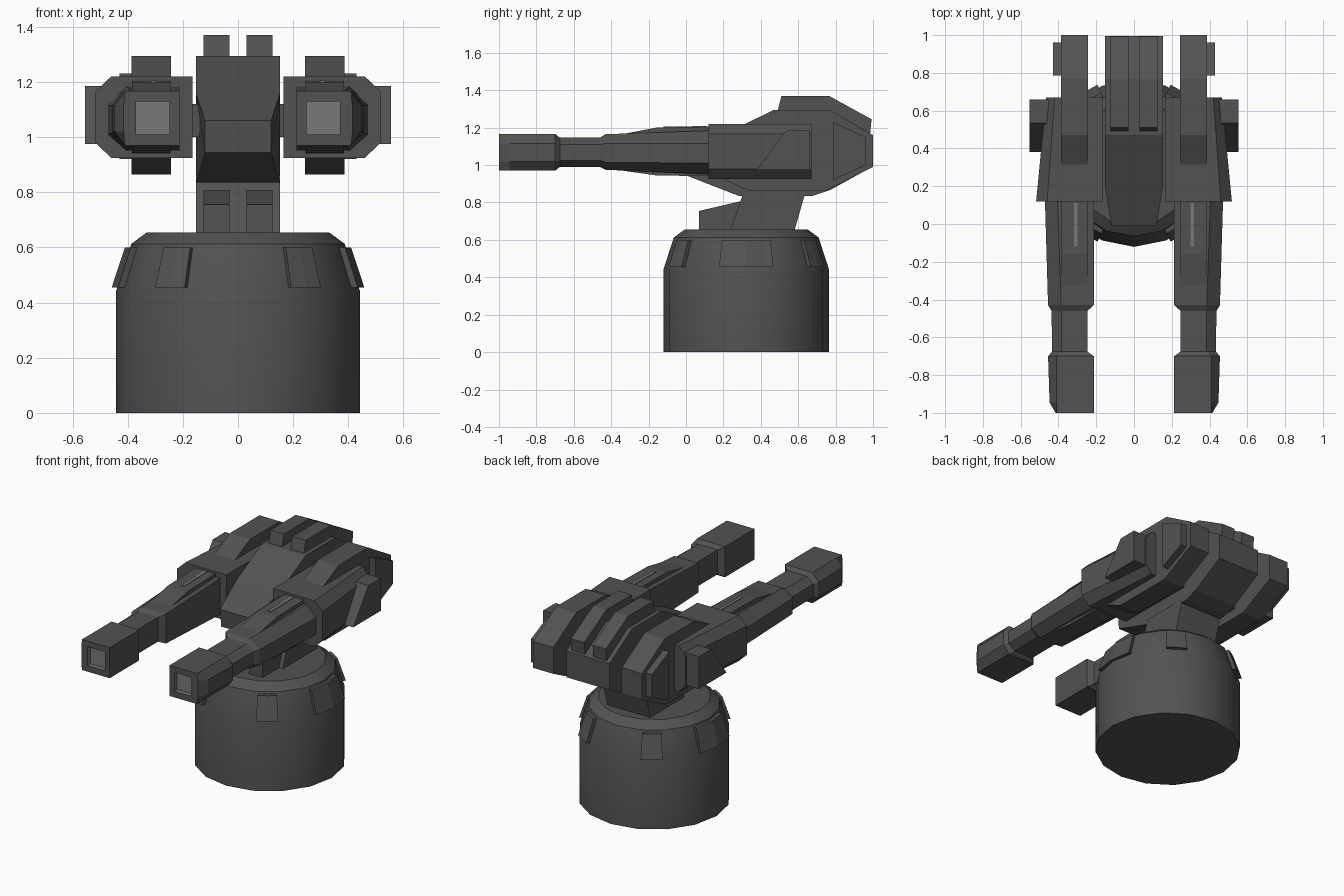
import bpy, bmesh
from math import sin, cos, pi, radians

if "Cube" in bpy.data.objects:
    bpy.data.objects.remove(bpy.data.objects["Cube"])


def material(name, v):
    m = bpy.data.materials.new(name)
    m.diffuse_color = (v, v, v, 1)
    m.use_nodes = True
    m.node_tree.nodes["Principled BSDF"].inputs["Base Color"].default_value = m.diffuse_color
    return m


DARK = material("dark_grey", 0.085)
LIGHT = material("light_grey", 0.19)


def loft(name, rings, mirror=False, mat=DARK):
    """Skin equal-length point rings and cap both ends."""
    bm = bmesh.new()
    vs = [[bm.verts.new(p) for p in r] for r in rings]
    n = len(vs[0])
    for a, b in zip(vs, vs[1:]):
        for i in range(n):
            j = (i + 1) % n
            bm.faces.new((a[i], a[j], b[j], b[i]))
    bm.faces.new(vs[0])
    bm.faces.new(vs[-1])
    bmesh.ops.recalc_face_normals(bm, faces=bm.faces)
    me = bpy.data.meshes.new(name)
    bm.to_mesh(me)
    bm.free()
    ob = bpy.data.objects.new(name, me)
    bpy.context.collection.objects.link(ob)
    me.materials.append(mat)
    if mirror:
        ob.modifiers.new("mirror", 'MIRROR').use_mirror_merge = False
    return ob


def prism(name, profile, x0, x1, mirror=True, mat=DARK):
    """Extrude a (y, z) side profile between two x positions."""
    return loft(name, [[(x, y, z) for y, z in profile] for x in (x0, x1)], mirror, mat)


def section(y, x_in, x_mid, x_out, zb, z1, z2, zt):
    """Block section with chamfered outer corners."""
    return [(x_in, y, zb), (x_mid, y, zb), (x_out, y, z1),
            (x_out, y, z2), (x_mid, y, zt), (x_in, y, zt)]


# Round pedestal
CY, SIDES = 0.322, 16
base = loft("pedestal", [[(r * cos(2 * pi * i / SIDES), CY + r * sin(2 * pi * i / SIDES), z)
                          for i in range(SIDES)]
                         for r, z in ((.443, 0), (.443, .44), (.387, .613), (.33, .655))])
bpy.context.view_layer.objects.active = base
base.select_set(True)
bpy.ops.object.shade_smooth_by_angle(angle=radians(28))

# Curved plates around the pedestal shoulder
for name, centre, half in (("side_plate", 0, 18.5), ("front_plate", -57, 8),
                           ("rear_plate", 57, 8)):
    rings = []
    for r_in, r_out, z in ((.40, .458, .455), (.35, .41, .6)):
        arc = [radians(centre + k * half) for k in (-1, 0, 1)]
        pts = [(r_out, a) for a in arc] + [(r_in, a) for a in reversed(arc)]
        rings.append([(r * cos(a), CY + r * sin(a), z) for r, a in pts])
    loft(name, rings, True)

# Leaning neck with two front braces
prism("neck", [(.235, .65), (.58, .65), (.64, .86), (.31, .86)], -.153, .153, False)
prism("neck_brace", [(.07, .65), (.07, .755), (.297, .808), (.33, .65)], .03, .125)

# Central head, narrowing to the nose: (y, z, half width)
head = [(-.01, 1.06, .12), (0, .945, .12), (.28, .836, .153), (.68, .836, .153),
        (.77, .866, .153), (.995, .99, .153), (.995, 1.16, .153), (.77, 1.295, .153),
        (.47, 1.295, .153), (.2, 1.16, .153)]
loft("head", [[(s * w, y, z) for y, z, w in head] for s in (-1, 1)])
prism("head_fin", [(.48, 1.25), (.51, 1.37), (.765, 1.37), (.992, 1.245),
                   (.98, 1.12), (.75, 1.2)], .03, .125)
prism("axle", [(.45, 1.0), (.6, 1.0), (.6, 1.12), (.45, 1.12)], -.2, .2, False)

# Gun pods on both sides
loft("gun_pod", [section(.12, .165, .46, .518, .925, .98, 1.165, 1.22),
                 section(.67, .165, .42, .465, .925, .98, 1.165, 1.22)], True)
prism("pod_spine", [(.305, 1.215), (.47, 1.295), (.77, 1.295), (1, 1.16), (1, .99),
                    (.75, .865), (.33, .865), (.19, .93)], .243, .387)
prism("pod_side_box", [(.38, .975), (.535, 1.185), (.66, 1.185), (.66, .975)], .43, .554)
prism("pod_rear_box", [(.785, 1.23), (.96, 1.15), (.96, 1.0), (.785, .92)], .37, .43)

# Barrels: sleeve, thin neck and muzzle in one skin
barrel = loft("gun_barrel", [
    section(-1, .213, .41, .415, .97, 1.02, 1.115, 1.167),
    section(-.945, .213, .41, .447, .97, 1.02, 1.115, 1.167),
    section(-.7, .213, .41, .455, .97, 1.02, 1.115, 1.167),
    section(-.675, .247, .385, .433, .99, 1.025, 1.11, 1.147),
    section(-.46, .247, .385, .437, .99, 1.025, 1.11, 1.147),
    section(-.43, .213, .385, .455, .975, 1.015, 1.115, 1.165),
    section(.14, .213, .405, .472, .95, 1.01, 1.115, 1.185)], True)
barrel.data.materials.append(LIGHT)

# Square bore sunk into each muzzle
cutter = prism("bore_cutter", [(-1.1, 1.01), (-.97, 1.01), (-.97, 1.13), (-1.1, 1.13)],
               .248, .37, False, LIGHT)
cutter.hide_render = True
cutter.hide_set(True)
cut = barrel.modifiers.new("bore", 'BOOLEAN')
cut.object, cut.operation, cut.solver = cutter, 'DIFFERENCE', 'EXACT'
barrel.modifiers.move(1, 0)
prism("bore_end", [(-.972, 1.01), (-.965, 1.01), (-.965, 1.13), (-.972, 1.13)],
      .248, .37, True, LIGHT)

# Raised rib along the barrel top and bottom, with a pale slot light
prism("barrel_rib", [(-.37, 1.16), (-.16, 1.2), (.14, 1.206), (.14, .94),
                     (-.16, .945), (-.37, .975)], .245, .385)
prism("slot_light", [(-.12, 1.19), (.11, 1.19), (.11, 1.209), (-.12, 1.205)],
      .298, .318, True, LIGHT)
